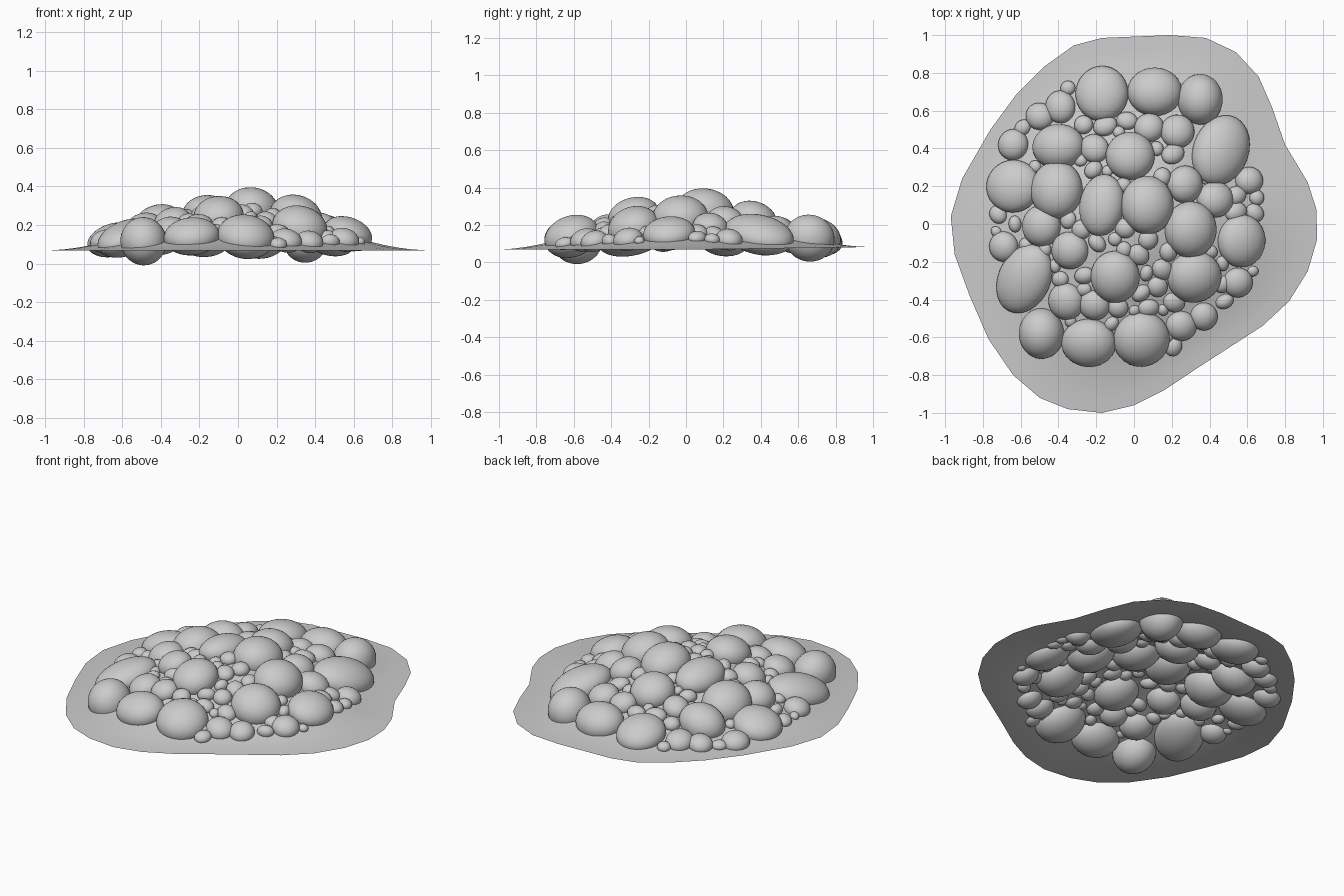
import bpy, bmesh, math, random
from mathutils import Vector, Matrix

if "Cube" in bpy.data.objects:
    bpy.data.objects.remove(bpy.data.objects["Cube"])

random.seed(7)

# Outline of the ground sheet (x, y), counter-clockwise
OUTLINE = [(.965, .08), (.92, .22), (.80, .42), (.73, .62), (.66, .78), (.54, .91), (.38, .985),
           (.19, 1.0), (-.17, .985), (-.32, .945), (-.48, .83), (-.62, .69), (-.76, .50),
           (-.91, .24), (-.97, .04), (-.95, -.16), (-.87, -.38), (-.77, -.61), (-.64, -.80),
           (-.50, -.92), (-.35, -.98), (-.17, -1.0), (0, -.96), (.16, -.88), (.34, -.76),
           (.68, -.54), (.82, -.41), (.92, -.25), (.97, -.08)]

# Large boulders: x, y, rx, ry, rz, yaw in degrees
LARGE = [(-.17, .69, .14, .15, .09, 0), (.11, .70, .145, .13, .105, 0), (.35, .66, .12, .135, .125, 0),
         (.46, .39, .15, .195, .10, -25), (.57, -.09, .13, .14, .085, 0), (.30, -.03, .14, .15, .115, 0),
         (.32, -.28, .145, .14, .11, 0), (.04, -.61, .15, .15, .11, 0), (-.24, -.63, .145, .13, .095, 0),
         (-.49, -.58, .12, .135, .125, 0), (-.58, -.29, .14, .195, .09, -28), (-.64, .20, .145, .14, .085, 0),
         (-.41, .18, .14, .155, .115, 0), (-.40, .41, .14, .12, .105, 0), (-.02, .36, .13, .13, .10, 0),
         (-.17, .10, .12, .165, .09, -8), (.07, .10, .14, .155, .115, 0), (-.10, -.28, .13, .14, .10, 0)]

# Medium stones: x, y, radius
MEDIUM = [(-.34, -.14, .10), (-.36, -.41, .095), (-.21, -.43, .08), (-.49, -.01, .11), (.27, .21, .10),
          (.43, .13, .10), (.23, .49, .09), (.08, .51, .08), (-.64, .42, .08), (-.50, .57, .072),
          (-.39, .62, .08), (-.21, .40, .075), (.61, .23, .075), (.55, -.31, .08), (.37, -.49, .075),
          (.25, -.54, .08), (-.69, -.12, .078)]

# Pebbles along the rim of the heap: x, y, radius
RIM = [(-.35, .72, .04), (-.72, .05, .045), (.21, -.65, .045), (.64, .06, .045), (.65, .14, .04),
       (.54, .15, .05), (.48, -.41, .05), (.18, -.60, .035), (-.59, .51, .04), (-.73, -.04, .03),
       (-.63, .0, .045), (.63, -.25, .03), (.47, -.32, .045)]


def outline_radius(a):
    d = Vector((math.cos(a), math.sin(a)))
    for i, p in enumerate(OUTLINE):
        p, q = Vector(p), Vector(OUTLINE[(i + 1) % len(OUTLINE)])
        den = d.cross(q - p)
        if d.dot(p + q) > 0 and abs(den) > 1e-9:
            s = p.cross(d) / den
            if -1e-6 <= s <= 1 + 1e-6:
                return p.cross(q - p) / den
    return .97


def height(x, y):
    t = min(1, math.hypot(x, y) / outline_radius(math.atan2(y, x)))
    return .068 + .085 * (math.cos(math.pi * t) + 1) + .04 * (1 - t) + .014 * max(0, y) * t * t


def finish(bm, name):
    mesh = bpy.data.meshes.new(name)
    bm.to_mesh(mesh)
    bm.free()
    for f in mesh.polygons:
        f.use_smooth = True
    bpy.context.collection.objects.link(bpy.data.objects.new(name, mesh))


def add_stone(bm, x, y, r, yaw, seg, lift=.012):
    # Ellipsoid lying on the slope of the mound
    e = .06
    n = Vector((height(x - e, y) - height(x + e, y), height(x, y - e) - height(x, y + e), 1.7 * e))
    m = (Matrix.Translation((x, y, height(x, y) + lift))
         @ Vector((0, 0, 1)).rotation_difference(n).to_matrix().to_4x4()
         @ Matrix.Rotation(yaw, 4, 'Z') @ Matrix.Diagonal((*r, 1)))
    bmesh.ops.create_uvsphere(bm, u_segments=seg, v_segments=seg * 2 // 3, radius=1, matrix=m)


# Mound sheet: concentric rings following the outline, open underneath
bm = bmesh.new()
RINGS = 14
centre = bm.verts.new((0, 0, height(0, 0)))
prev = None
for k in range(1, RINGS + 1):
    t = k / RINGS
    ring = [bm.verts.new((x * t, y * t, height(x * t, y * t))) for x, y in OUTLINE]
    for i in range(len(ring)):
        j = (i + 1) % len(ring)
        if prev:
            bm.faces.new((prev[i], ring[i], ring[j], prev[j]))
        else:
            bm.faces.new((centre, ring[i], ring[j]))
    prev = ring
finish(bm, "mound_sheet")

# Large boulders
bm = bmesh.new()
for x, y, rx, ry, rz, yaw in LARGE:
    add_stone(bm, x, y, (rx, ry, rz), math.radians(yaw), 30)
finish(bm, "large_boulders")

# Medium stones
bm = bmesh.new()
for x, y, r in MEDIUM:
    add_stone(bm, x, y, (r, r * random.uniform(.95, 1.1), r * .75), random.uniform(0, 3), 24, .008)
finish(bm, "medium_stones")

# Pebbles: rim ones, then random ones filling the gaps
bm = bmesh.new()
placed = [(x, y, (rx + ry) / 2) for x, y, rx, ry, _, _ in LARGE] + MEDIUM + RIM
pebbles = list(RIM)
for k in range(6000):
    x, y = random.uniform(-.7, .7), random.uniform(-.7, .7)
    r = .055 - .025 * k / 6000
    if math.hypot(x, y) < .62 and all(math.hypot(x - a, y - b) > .83 * (r + c) for a, b, c in placed):
        placed.append((x, y, r))
        pebbles.append((x, y, r))
for x, y, r in pebbles:
    add_stone(bm, x, y, (r, r * random.uniform(.75, 1.2), r * .75), random.uniform(0, 3), 16, .008)
finish(bm, "pebbles")
